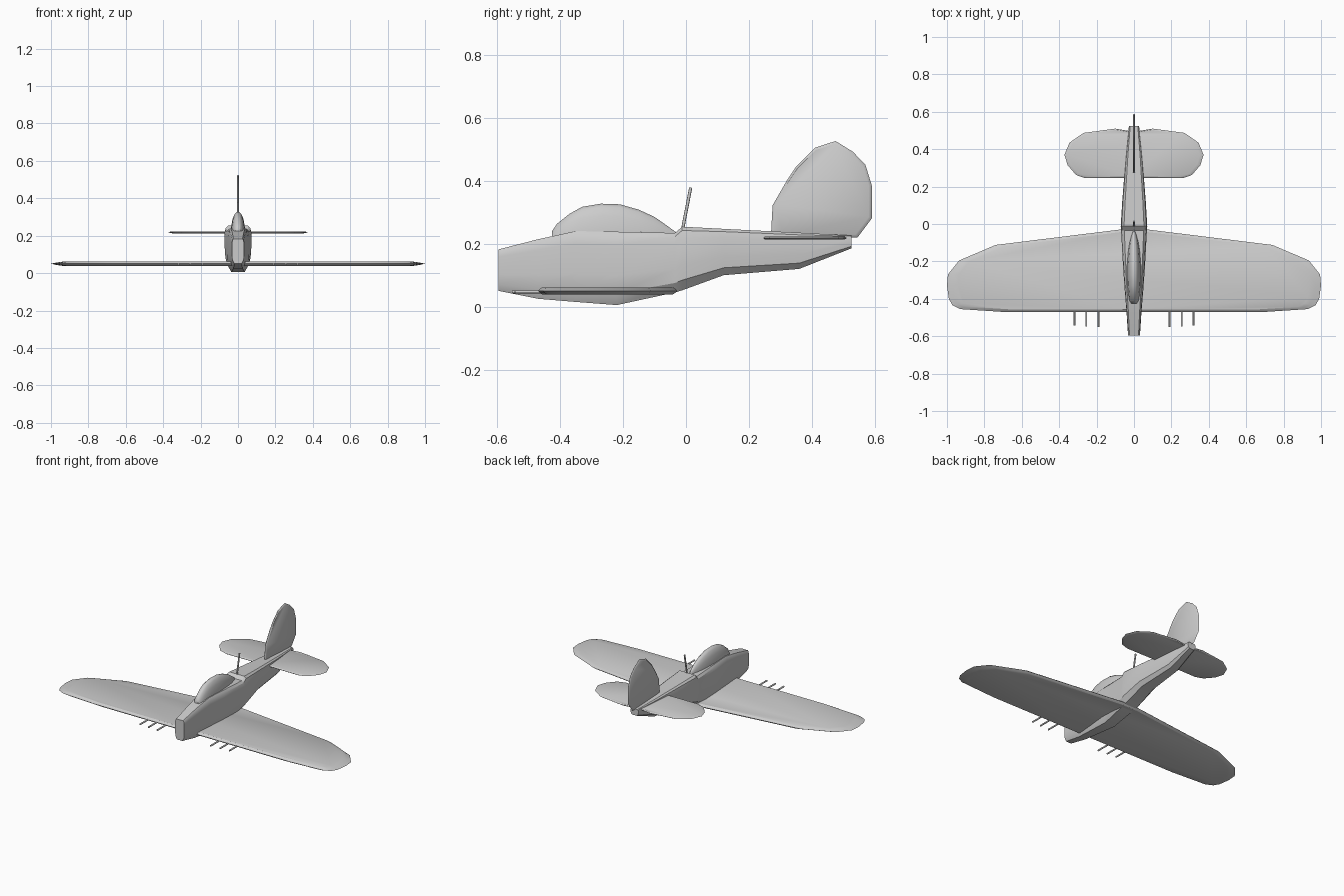
import bpy
import bmesh
from mathutils import Vector

cube = bpy.data.objects.get("Cube")
if cube:
    bpy.data.objects.remove(cube, do_unlink=True)

grey = bpy.data.materials.new("airframe_grey")
grey.use_nodes = True
grey.diffuse_color = (0.6, 0.6, 0.6, 1)
grey.node_tree.nodes["Principled BSDF"].inputs["Base Color"].default_value = (0.6, 0.6, 0.6, 1)


def loft(name, rings, angle=0.5):
    """Skin a list of equal-length closed rings and cap both ends."""
    bm = bmesh.new()
    loops = [[bm.verts.new(p) for p in ring] for ring in rings]
    n = len(loops[0])
    for a, b in zip(loops, loops[1:]):
        for i in range(n):
            j = (i + 1) % n
            bm.faces.new((a[i], a[j], b[j], b[i]))
    bm.faces.new(loops[0][::-1])
    bm.faces.new(loops[-1])
    bmesh.ops.recalc_face_normals(bm, faces=bm.faces)
    mesh = bpy.data.meshes.new(name)
    bm.to_mesh(mesh)
    bm.free()
    mesh.materials.append(grey)
    obj = bpy.data.objects.new(name, mesh)
    bpy.context.collection.objects.link(obj)
    bpy.ops.object.select_all(action="DESELECT")
    obj.select_set(True)
    bpy.context.view_layer.objects.active = obj
    bpy.ops.object.shade_smooth_by_angle(angle=angle)
    return obj


def mirrored(half):
    """Close a half outline by reflecting it across the first axis."""
    return half + [(-x, y) for x, y in reversed(half)]


def plate(name, outline, thick, to_3d, shrink):
    """Thin aerofoil-like sheet: full outline in the middle, shrunk skins outside."""
    us, vs = zip(*outline)
    cu, cv = (min(us) + max(us)) / 2, (min(vs) + max(vs)) / 2
    rings = []
    for w, s in ((-1, shrink), (-0.6, (1 + shrink) / 2), (0, 1),
                 (0.6, (1 + shrink) / 2), (1, shrink)):
        rings.append([to_3d(cu + (u - cu) * s, cv + (v - cv) * s, w * thick)
                      for u, v in outline])
    return loft(name, rings)


def rod(name, start, end, radius):
    start, end = Vector(start), Vector(end)
    bpy.ops.mesh.primitive_cylinder_add(vertices=8, radius=radius,
                                        depth=(end - start).length,
                                        location=(start + end) / 2)
    obj = bpy.context.object
    obj.name = name
    obj.rotation_euler = (end - start).to_track_quat("Z", "Y").to_euler()
    obj.data.materials.append(grey)
    bpy.ops.object.shade_smooth_by_angle(angle=0.9)


# Fuselage: y, bottom, top, half width
stations = [(-0.595, 0.05, 0.182, 0.032), (-0.47, 0.025, 0.214, 0.04),
            (-0.35, 0.015, 0.24, 0.05), (-0.22, 0.005, 0.238, 0.059),
            (-0.035, 0.045, 0.234, 0.069), (-0.012, 0.052, 0.254, 0.071),
            (0.12, 0.1, 0.247, 0.063), (0.36, 0.12, 0.235, 0.044),
            (0.525, 0.185, 0.226, 0.027)]
section = mirrored([(0.6, 0), (0.95, 0.16), (1, 0.4), (1, 0.82), (0.93, 0.94), (0.75, 1)])
loft("fuselage", [[(x * w, y, lo + (hi - lo) * z) for x, z in section]
                  for y, lo, hi, w in stations])

# Cockpit canopy: y, top, half width
hood = [(-0.425, 0.24, 0.018), (-0.41, 0.263, 0.027), (-0.37, 0.295, 0.033),
        (-0.33, 0.317, 0.037), (-0.27, 0.327, 0.039), (-0.21, 0.325, 0.038),
        (-0.15, 0.308, 0.033), (-0.1, 0.285, 0.026), (-0.06, 0.257, 0.016),
        (-0.03, 0.235, 0.005)]
arch = mirrored([(1, 0), (0.94, 0.35), (0.76, 0.7), (0.45, 0.92), (0.15, 1)])
loft("canopy", [[(x * w, y, 0.2 + (top - 0.2) * z) for x, z in arch]
                for y, top, w in hood], 0.8)

# Main wing and tailplane
wing = mirrored([(0.05, -0.47), (0.7, -0.47), (0.93, -0.455), (0.97, -0.435),
                 (0.99, -0.4), (1, -0.33), (0.995, -0.27), (0.935, -0.195),
                 (0.74, -0.112), (0.06, -0.028)])
plate("wing", wing, 0.011, lambda u, v, w: (u, v, 0.05 + w), 0.94)

tail = mirrored([(0.02, 0.247), (0.26, 0.245), (0.31, 0.262), (0.355, 0.315),
                 (0.372, 0.37), (0.345, 0.435), (0.27, 0.487), (0.1, 0.51), (0.01, 0.495)])
plate("tailplane", tail, 0.005, lambda u, v, w: (u, v, 0.218 + w), 0.95)

# Upright fin with rudder
fin = [(0.27, 0.23), (0.275, 0.322), (0.32, 0.4), (0.35, 0.445), (0.41, 0.505),
       (0.475, 0.526), (0.53, 0.492), (0.57, 0.45), (0.59, 0.385), (0.59, 0.28),
       (0.545, 0.22), (0.3, 0.22)]
plate("tail_fin", fin, 0.006, lambda u, v, w: (w, u, v), 0.94)

# Aerial mast and wing guns
rod("aerial_mast", (0, -0.012, 0.24), (0, 0.015, 0.378), 0.005)
for side, label in ((1, "left"), (-1, "right")):
    for i, x in enumerate((0.19, 0.255, 0.318)):
        rod(f"{label}_gun_{i + 1}", (side * x, -0.44, 0.047),
            (side * x, -0.552 + 0.005 * i, 0.047), 0.005)
